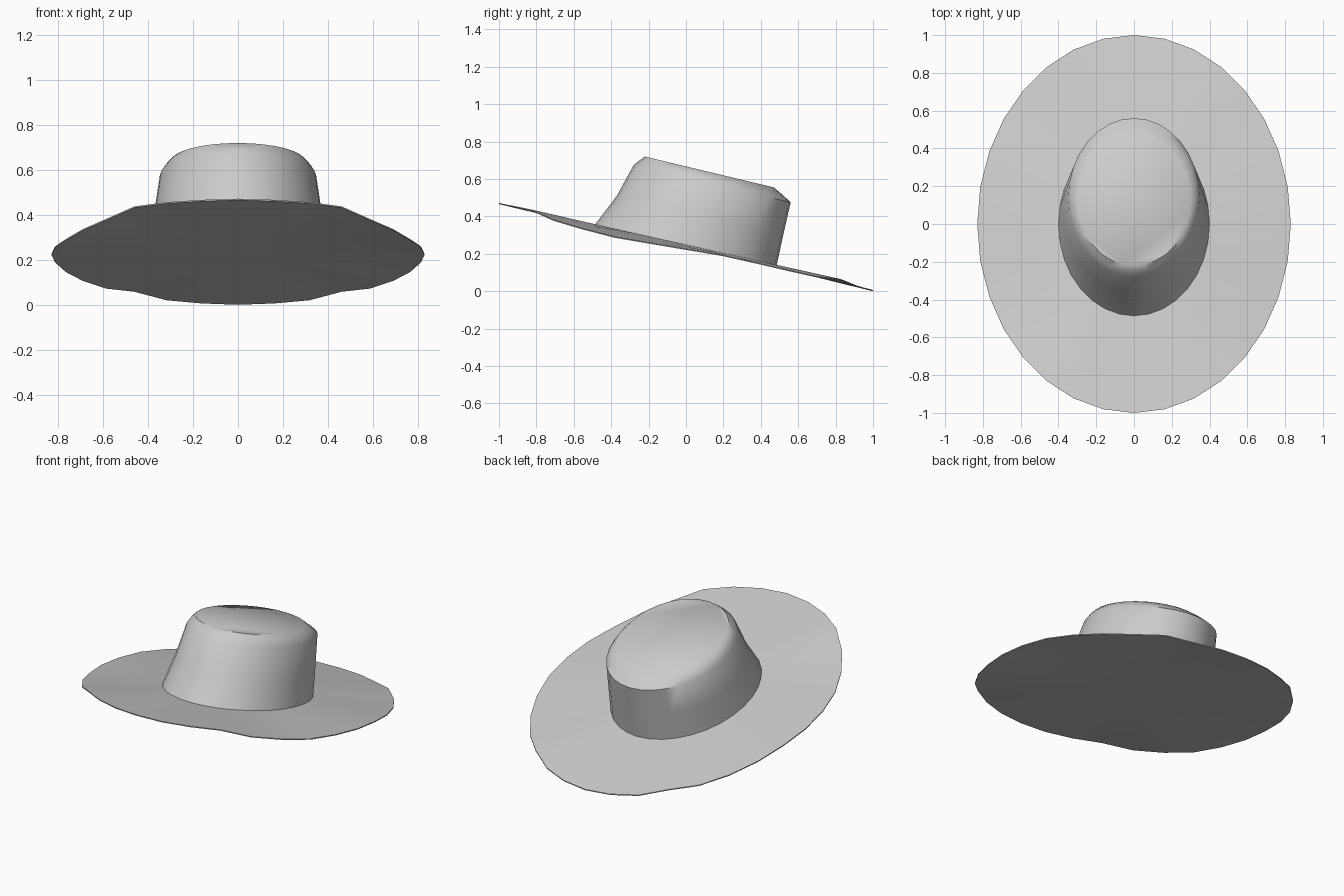
import bpy, bmesh, math

if "Cube" in bpy.data.objects:
    bpy.data.objects.remove(bpy.data.objects["Cube"])

N = 32

def loft(name, rings, cap_start=False, cap_end=False):
    """Skin a list of vertex rings; optionally close the ends."""
    bm = bmesh.new()
    loops = [[bm.verts.new(p) for p in r] for r in rings]
    for a, b in zip(loops, loops[1:]):
        for i in range(N):
            j = (i + 1) % N
            bm.faces.new((a[i], a[j], b[j], b[i]))
    if cap_start:
        bm.faces.new(loops[0][::-1])
    if cap_end:
        bm.faces.new(loops[-1])
    bmesh.ops.recalc_face_normals(bm, faces=bm.faces[:])
    me = bpy.data.meshes.new(name)
    bm.to_mesh(me)
    bm.free()
    ob = bpy.data.objects.new(name, me)
    bpy.context.collection.objects.link(ob)
    bpy.ops.object.select_all(action='DESELECT')
    ob.select_set(True)
    bpy.context.view_layer.objects.active = ob
    bpy.ops.object.shade_smooth_by_angle(angle=math.radians(50))
    return ob

def tilted_ring(rx, front, back):
    """Ellipse tilted between its front and back (y, z) points."""
    (y0, z0), (y1, z1) = front, back
    pts = []
    for i in range(N):
        a = 2 * math.pi * i / N
        t = (1 - math.cos(a)) / 2
        pts.append((rx * math.sin(a), y0 + (y1 - y0) * t, z0 + (z1 - z0) * t))
    return pts

# Brim: wavy rim heights from front to back, mirrored left to right
rim_z = [.472, .467, .457, .438, .382, .337, .292, .26, .227,
         .194, .152, .112, .078, .064, .026, .012, .006]

def rim(dz):
    pts = []
    for i in range(N):
        a = 2 * math.pi * i / N
        pts.append((.83 * math.sin(a), -math.cos(a), rim_z[min(i, N - i)] + dz))
    return pts

def blend(r0, r1, t):
    return [tuple(p + (q - p) * t for p, q in zip(a, b)) for a, b in zip(r0, r1)]

inner = tilted_ring(.39, (-.48, .356), (.48, .142))
under = tilted_ring(.39, (-.48, .342), (.48, .128))
top_rim, low_rim = rim(0), rim(-.006)
loft("brim", [under, blend(under, low_rim, .55), low_rim, top_rim,
              blend(inner, top_rim, .55), inner], cap_start=True)

# Crown: flares backwards, with a bevelled shoulder and flat sloping top
loft("crown", [
    tilted_ring(.40, (-.49, .352), (.485, .138)),
    tilted_ring(.373, (-.37, .51), (.522, .31)),
    tilted_ring(.348, (-.28, .675), (.56, .475)),
    tilted_ring(.33, (-.25, .698), (.52, .512)),
    tilted_ring(.30, (-.22, .72), (.47, .555)),
], cap_end=True)
